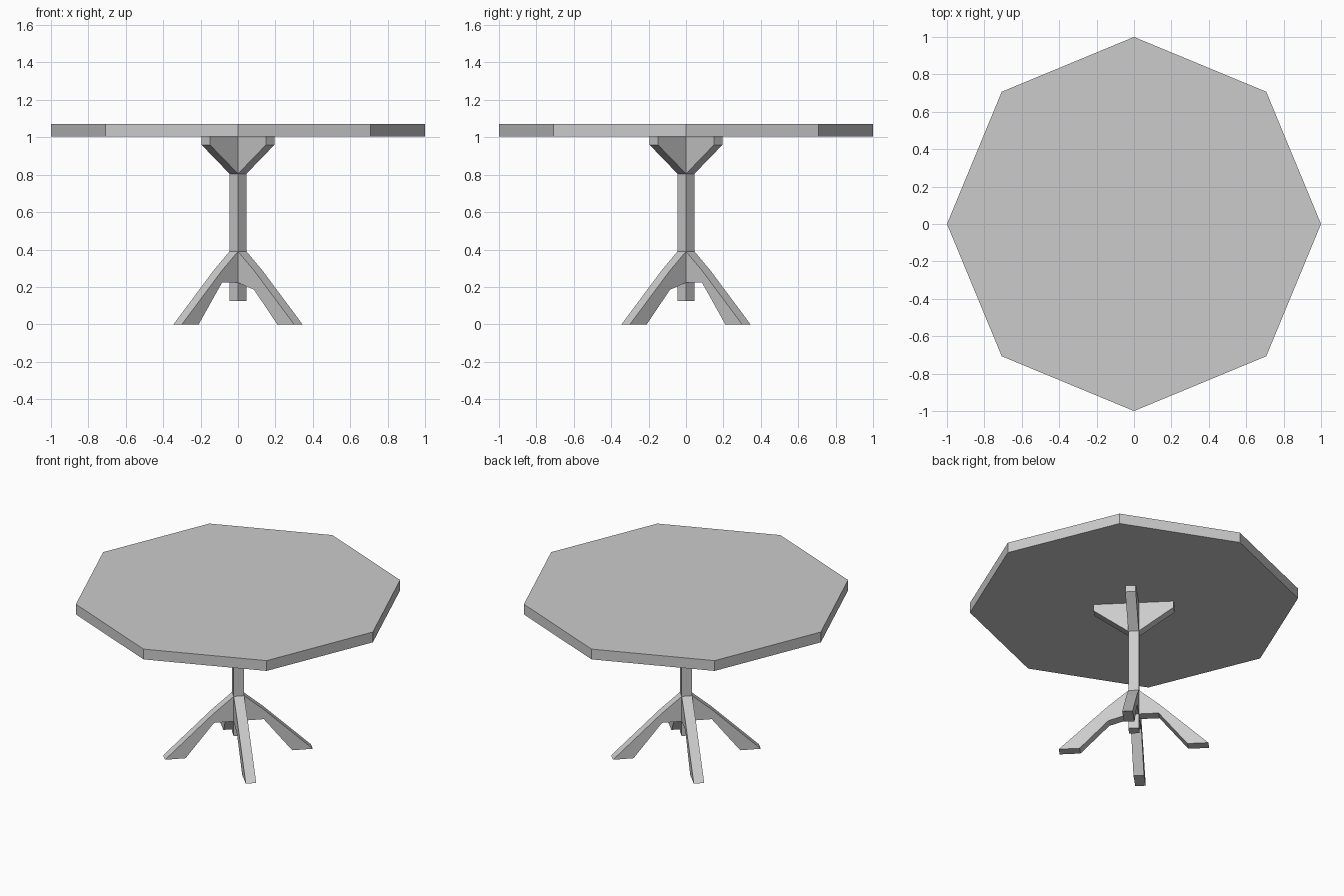
import bpy, bmesh, math
from mathutils import Matrix

if "Cube" in bpy.data.objects:
    bpy.data.objects.remove(bpy.data.objects["Cube"])

T = 0.064       # timber thickness
H = T / 2
Z_TOP = 1.003   # underside of the table top


def prism(name, radius, sides, z0, z1, turn=0.0):
    """Upright n-sided prism with its first corner at the angle 'turn'."""
    bm = bmesh.new()
    ring = [bm.verts.new((radius * math.cos(turn + i * math.tau / sides),
                          radius * math.sin(turn + i * math.tau / sides), z0))
            for i in range(sides)]
    extrude(bm, ring, (0, 0, z1 - z0))
    return finish(name, bm)


def slab(name, profile, angle):
    """Radial (r, z) profile, T thick, turned about the column."""
    bm = bmesh.new()
    extrude(bm, [bm.verts.new((r, -H, z)) for r, z in profile], (0, T, 0))
    bm.transform(Matrix.Rotation(math.radians(angle), 4, 'Z'))
    return finish(name, bm)


def extrude(bm, verts, vec):
    face = bm.faces.new(verts)
    geom = bmesh.ops.extrude_face_region(bm, geom=[face])["geom"]
    bmesh.ops.translate(bm, vec=vec,
                        verts=[g for g in geom if isinstance(g, bmesh.types.BMVert)])


def finish(name, bm):
    bmesh.ops.recalc_face_normals(bm, faces=bm.faces)
    mesh = bpy.data.meshes.new(name)
    bm.to_mesh(mesh)
    bm.free()
    obj = bpy.data.objects.new(name, mesh)
    bpy.context.collection.objects.link(obj)
    return obj


# Octagonal top and square column set corner-on to the front
prism("table_top", 1.0, 8, Z_TOP, 1.072)
prism("column", T / math.sqrt(2), 4, 0.125, Z_TOP)

# Four diagonal legs and top braces; the front right leg has a lower inner knee
corners = {"back_right": 45, "back_left": 135, "front_left": 225, "front_right": 315}
for corner, angle in corners.items():
    knee = 0.185 if corner == "front_right" else 0.223
    slab(corner + "_leg", [(H, 0.39), (0.155, 0.286), (0.456, 0), (0.329, 0),
                           (0.153, knee), (H, 0.223)], angle)
    slab(corner + "_brace", [(H, 0.805), (0.244, 0.96), (0.244, Z_TOP), (H, Z_TOP)], angle)
